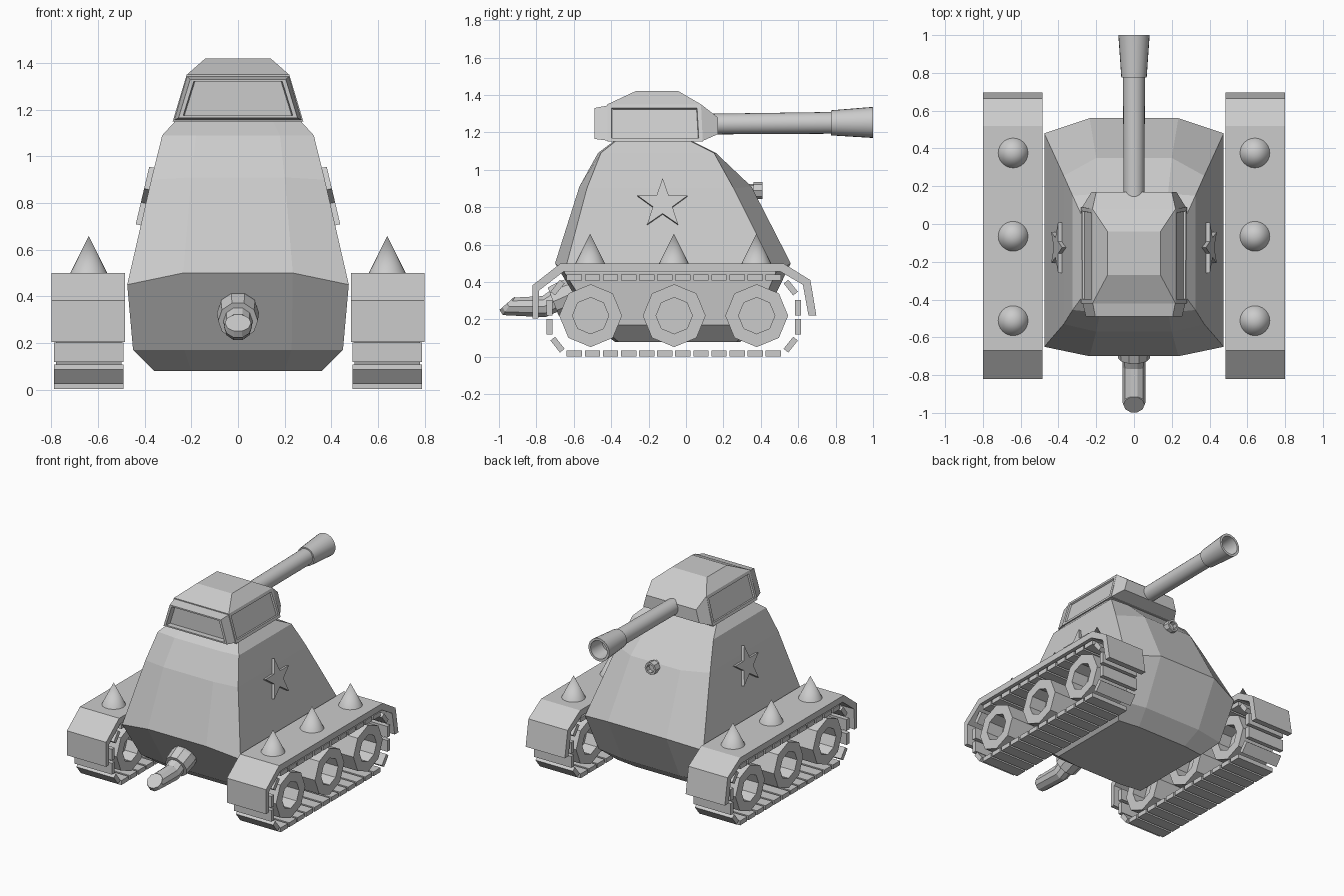
import bpy, bmesh
from math import sin, cos, pi
from mathutils import Vector, Matrix

if "Cube" in bpy.data.objects:
    bpy.data.objects.remove(bpy.data.objects["Cube"])


def finish(name, bm, smooth=False):
    bmesh.ops.recalc_face_normals(bm, faces=bm.faces)
    me = bpy.data.meshes.new(name)
    bm.to_mesh(me)
    bm.free()
    ob = bpy.data.objects.new(name, me)
    bpy.context.collection.objects.link(ob)
    if smooth:
        bpy.ops.object.select_all(action='DESELECT')
        ob.select_set(True)
        bpy.context.view_layer.objects.active = ob
        bpy.ops.object.shade_smooth_by_angle(angle=0.6)
    return ob


def loft(name, rings, smooth=False):
    """Skin a list of equal-sized point rings and cap both ends."""
    bm = bmesh.new()
    vs = [[bm.verts.new(p) for p in r] for r in rings]
    n = len(vs[0])
    for a, b in zip(vs, vs[1:]):
        for i in range(n):
            j = (i + 1) % n
            bm.faces.new((a[i], a[j], b[j], b[i]))
    bm.faces.new(vs[0])
    bm.faces.new(vs[-1])
    return finish(name, bm, smooth)


def ring(c, axis, r, n):
    a = Vector(axis).normalized()
    u = Vector((0, 1, 0)) if abs(a.x) > 0.9 else Vector((1, 0, 0))
    v = a.cross(u)
    return [Vector(c) + r * (u * cos(2 * pi * i / n) + v * sin(2 * pi * i / n)) for i in range(n)]


def rect(w, y0, y1, z):
    return [(-w, y0, z), (w, y0, z), (w, y1, z), (-w, y1, z)]


def trap(y, wb, zb, wt, zt):
    return [(-wb, y, zb), (wb, y, zb), (wt, y, zt), (-wt, y, zt)]


# Hull: eight-sided rings, bowed at front and back
def hull_ring(w, m, fc, fm, bc, bmid, zc, zm):
    return [(-w, fc, zc), (-m, fm, zm), (m, fm, zm), (w, fc, zc),
            (w, bc, zc), (m, bmid, zm), (-m, bmid, zm), (-w, bc, zc)]


loft("hull", [hull_ring(*r) for r in (
    (.36, .20, -.36, -.38, .27, .29, .08, .08),
    (.45, .23, -.47, -.50, .36, .40, .17, .17),
    (.475, .235, -.65, -.70, .48, .56, .45, .50),
    (.372, .20, -.53, -.57, .255, .35, .90, .91),
    (.325, .18, -.455, -.47, .15, .16, 1.09, 1.09),
    (.27, .15, -.38, -.39, .03, .04, 1.15, 1.15))])

# Turret body with recessed side windows
turret = loft("turret", [rect(.28, -.42, .09, 1.15), rect(.22, -.42, .08, 1.35),
                         rect(.14, -.27, -.04, 1.42)])
bm = bmesh.new()
bm.from_mesh(turret.data)
sides = [f for f in bm.faces if abs(f.normal.x) > .9]
bmesh.ops.inset_individual(bm, faces=sides, thickness=.03)
bmesh.ops.inset_individual(bm, faces=sides, thickness=.004, depth=-.012)
bm.to_mesh(turret.data)
bm.free()
loft("turret_mantlet", [trap(.08, .28, 1.15, .22, 1.35), trap(.17, .225, 1.19, .20, 1.28)])
loft("visor", [trap(-.41, .275, 1.155, .22, 1.345), trap(-.49, .255, 1.165, .205, 1.33),
               trap(-.49, .235, 1.175, .19, 1.32), trap(-.45, .23, 1.175, .185, 1.32)])

# Main gun with hollow muzzle
loft("gun_barrel", [ring((0, y, 1.243 + .01 * y), (0, 1, 0), r, 24) for y, r in (
    (.1, .055), (.775, .058), (.775, .067), (1, .083), (1, .066), (.88, .058))], True)

# Small gun on the back slope
loft("small_gun", [ring((0, y, .89), (0, 1, 0), r, 8) for y, r in (
    (.25, .035), (.36, .035), (.36, .045), (.41, .045), (.41, .03), (.38, .03))])

# Bent pipe with collar on the front
loft("front_pipe", [ring((0, y, z), (0, -a, b), r, 10) for y, z, a, b, r in (
    (-.52, .375, .9, -.4, .075), (-.63, .33, .9, -.4, .09), (-.71, .295, .9, -.35, .085),
    (-.71, .295, .9, -.35, .062), (-.76, .268, 1, -.15, .06), (-.947, .27, .8, .55, .06),
    (-.957, .286, .66, .75, .056))])

# Running gear, mirrored
FENDER = [(-.82, .205), (-.82, .383), (-.67, .50), (.52, .50), (.665, .41), (.697, .22),
          (.655, .22), (.625, .385), (.505, .455), (-.655, .455), (-.785, .355), (-.79, .205)]
LINKS = [(-.597 + .0967 * i, z, 0) for i in range(12) for z in (.018, .425)]
LINKS += [(y, z, pi / 2) for y in (-.73, .60) for z in (.16, .262)]
LINKS += [(-.687, .065, -.9), (-.687, .37, .9), (.56, .065, .9), (.56, .37, -.9)]

for s, side in ((-1, "left"), (1, "right")):
    loft(f"fender_{side}", [[(s * x, y, z) for y, z in FENDER] for x in (.485, .80)])

    bm = bmesh.new()
    for y, z, a in LINKS:
        bmesh.ops.create_cube(bm, size=1, matrix=Matrix.Translation((s * .64, y, z))
                              @ Matrix.Rotation(a, 4, 'X') @ Matrix.Diagonal((.30, .082, .032, 1)))
    finish(f"track_{side}", bm)

    for i, y in enumerate((-.51, -.063, .378)):
        loft(f"wheel_{side}_{i}", [ring((s * x, y, .22), (1, 0, 0), r, 8) for x, r in (
            (.60, .097), (.50, .097), (.50, .168), (.78, .168), (.78, .097), (.66, .097))])
        bm = bmesh.new()
        bmesh.ops.create_cone(bm, cap_ends=True, segments=24, radius1=.08, radius2=0, depth=.16,
                              matrix=Matrix.Translation((s * .64, y - .002, .578)))
        finish(f"spike_{side}_{i}", bm, True)

    # Raised star lying on the sloped hull side
    up, out = Vector((-s * .229, 0, .973)), Vector((s * .973, 0, .229))
    mid = Vector((s * .393, -.125, .815))
    star = [mid + (.14 if k % 2 == 0 else .055) *
            (up * cos(k * pi / 5) + Vector((0, 1, 0)) * sin(k * pi / 5)) for k in range(10)]
    loft(f"star_{side}", [[p + out * d for p in star] for d in (-.015, .02)])
